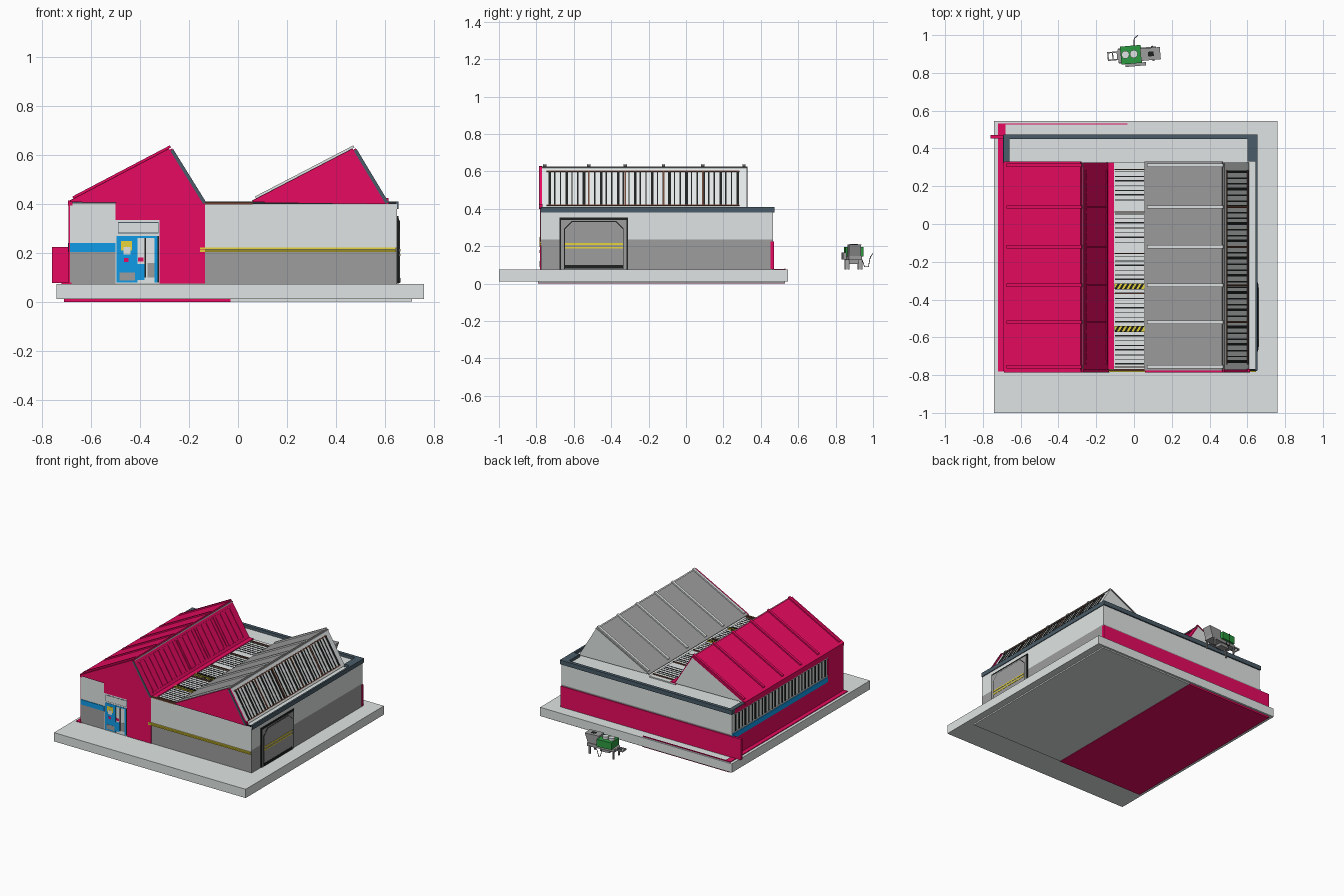
import bpy, bmesh, math
from mathutils import Matrix, Vector

if "Cube" in bpy.data.objects:
    bpy.data.objects.remove(bpy.data.objects["Cube"])


def material(name, hex_code):
    def linear(v):
        return v / 12.92 if v < 0.04 else ((v + 0.055) / 1.055) ** 2.4
    rgb = [linear(int(hex_code[i:i + 2], 16) / 255) for i in (0, 2, 4)]
    m = bpy.data.materials.new(name)
    m.use_nodes = True
    m.diffuse_color = (*rgb, 1)
    m.node_tree.nodes["Principled BSDF"].inputs["Base Color"].default_value = (*rgb, 1)
    return m


crimson = material("crimson", "e80a60")
light = material("light grey", "dfe4e3")
grey = material("mid grey", "9d9d9d")
slate = material("slate", "4a5c68")
black = material("near black", "1e2020")
blue = material("blue", "10a0ee")
yellow = material("yellow", "ead83a")
brown = material("brown", "704535")
green = material("green", "2c9a40")
white = material("white", "f0f4f4")


# One object made of prisms: each is an x-z profile swept from y0 to y1
def prisms(name, mat, items):
    bm = bmesh.new()
    for profile, y0, y1 in items:
        front = bm.faces.new([bm.verts.new((x, y0, z)) for x, z in profile])
        swept = bmesh.ops.extrude_face_region(bm, geom=[front])["geom"]
        verts = [v for v in swept if isinstance(v, bmesh.types.BMVert)]
        bmesh.ops.translate(bm, verts=verts, vec=(0, y1 - y0, 0))
    bmesh.ops.recalc_face_normals(bm, faces=bm.faces)
    mesh = bpy.data.meshes.new(name)
    bm.to_mesh(mesh)
    bm.free()
    mesh.materials.append(mat)
    obj = bpy.data.objects.new(name, mesh)
    bpy.context.collection.objects.link(obj)
    return obj


def block(x0, x1, y0, y1, z0, z1):
    return [(x0, z0), (x1, z0), (x1, z1), (x0, z1)], y0, y1


def box(name, mat, *size):
    return prisms(name, mat, [block(*size)])


# Sheet lying on the slope from a to b, raised by lift, between fractions s and e
def sheet(a, b, thick, y0, y1, lift=0, s=0, e=1):
    a, b = Vector(a), Vector(b)
    d = b - a
    n = Vector((-d.y, d.x)).normalized()
    p, q = a + d * s + n * lift, a + d * e + n * lift
    return [p, q, q + n * thick, p + n * thick], y0, y1


def steps(start, stop, count):
    return [start + (stop - start) * i / (count - 1) for i in range(count)]


# Slats of two alternating widths, as (start, end) pairs
def slats(start, stop, count, thin, wide):
    return [(y, y + (wide if i % 3 == 0 else thin))
            for i, y in enumerate(steps(start, stop, count))]


# Ground slab and the plates beneath and around it
box("ground_slab", light, -.74, .76, -1, .545, .012, .074)
box("under_plate_red", crimson, -.71, -.03, -.79, .53, 0, .013)
box("under_plate_grey", light, -.03, .71, -.79, .53, .003, .013)
box("side_kerb", crimson, -.72, -.68, -.78, .53, .07, .079)
box("back_kerb", crimson, -.72, -.035, .527, .533, .07, .08)

# Walls
W, E, F, B = -.685, .65, -.775, .465
box("lower_walls", grey, W, E, F, B, .07, .235)
box("upper_walls", light, W, E, F, B, .235, .39)
box("back_wall_red", crimson, -.76, E + .003, .453, B + .006, .078, .225)
box("side_wall_red_low", crimson, W - .006, W, F, B, .07, .205)
box("side_wall_red_top", crimson, W - .006, W, F, .44, .375, .405)
box("side_wall_red_end", crimson, W - .006, W, F, -.6, .205, .375)
box("side_blue_band", blue, W - .008, W, -.6, B, .205, .24)
prisms("side_window_slats", black,
       [block(W - .004, W, a, b, .25, .37) for a, b in slats(-.58, .42, 28, .007, .013)])
prisms("side_window_rails", light,
       [block(W - .006, W, -.6, .44, z, z + .006) for z in (.242, .37)])

# Front wall panels
box("front_blue_band", blue, W, -.5, F - .006, F, .205, .24)
box("front_red_panel", crimson, -.32, -.135, F - .006, F, .075, .405)
box("front_red_foot", crimson, -.15, -.143, F - .006, F, .075, .225)
box("front_red_lintel", crimson, -.5, -.32, F - .006, F, .335, .405)
prisms("front_yellow_stripes", yellow,
       [block(-.155, .645, F - .008, F, z, z + .008) for z in (.204, .2145)])
prisms("front_light_panels", light,
       [block(W, -.5, F - .002, F, .24, .405), block(-.135, E, F - .002, F, .222, .4)])

# Entrance with sign board, open leaf and glazed leaf
box("entrance_surround", light, -.5, -.315, F - .004, F, .075, .335)
box("sign_board_frame", slate, -.49, -.324, F - .005, F, .28, .326)
box("sign_board", light, -.487, -.327, F - .006, F, .283, .323)
box("door_leaf", blue, -.495, -.41, F - .006, F, .08, .27)
box("door_poster", yellow, -.477, -.432, F - .007, F, .21, .25)
box("door_poster_label", light, -.468, -.438, F - .008, F, .195, .225)
box("door_red_mark", crimson, -.465, -.447, F - .007, F, .163, .18)
box("door_kick_plate", grey, -.483, -.42, F - .007, F, .088, .12)
box("doorway", white, -.41, -.335, F - .005, F, .08, .268)
box("doorway_blue_low", blue, -.41, -.382, F - .006, F, .09, .155)
box("doorway_dark", black, -.381, -.375, F - .006, F, .1, .262)
box("doorway_red_mark", crimson, -.408, -.385, F - .006, F, .165, .182)
box("doorway_grey_low", grey, -.37, -.34, F - .006, F, .1, .16)
box("door_post", blue, -.34, -.328, F - .006, F, .08, .27)
box("door_post_edge", black, -.328, -.322, F - .006, F, .08, .27)
box("door_head", blue, -.41, -.328, F - .006, F, .262, .27)

# Garage door on the side, chamfered at the top
box("garage_frame", black, E, E + .006, -.675, -.31, .075, .352)
box("garage_surround", grey, E, E + .008, -.668, -.317, .075, .34)


def garage_panel(name, mat, depth, inset):
    panel = box(name, mat, E, E + depth, -.652 + inset, -.333 - inset, .078, .334 - inset)
    bm = bmesh.new()
    bm.from_mesh(panel.data)
    corners = [e for e in bm.edges if all(v.co.z > .3 for v in e.verts)
               and abs(e.verts[0].co.y - e.verts[1].co.y) < .01]
    bmesh.ops.bevel(bm, geom=corners, offset=.04, segments=1, affect='EDGES')
    bm.to_mesh(panel.data)
    bm.free()


garage_panel("garage_outline", black, .009, 0)
garage_panel("garage_shutter", grey, .011, .004)
prisms("garage_yellow_stripes", yellow,
       [block(E, E + .013, -.648, -.337, z, z + .009) for z in (.187, .207)])
box("garage_threshold", black, E, E + .013, -.65, -.335, .08, .098)

# Parapet
prisms("parapet", slate, [
    block(W - .005, E + .005, .45, .474, .38, .41),
    block(W - .005, -.66, .33, .45, .38, .41),
    block(.6, E + .005, .33, .45, .38, .41),
    block(.642, E + .005, F, .33, .38, .41)])
box("front_coping", black, .06, .645, F - .004, F + .008, .4, .406)
box("valley_coping", brown, -.14, .06, F - .004, F + .008, .398, .408)

# Sawtooth roofs
R0, R1 = -.778, .325
ribs = [-.755, -.52, -.325, -.12, .09, .31]


def sawtooth(name, eave, ridge, foot, roof_mat, rib_mat, steep_mat, slat_mat, rail_mat, count):
    prisms(name + "_gable", light, [([eave, ridge, foot], R0 + .005, R1)])
    face = [sheet(eave, ridge, .006, R0 - .007, R0 + .008),
            sheet(ridge, foot, .012, R0 - .007, R0 + .008),
            ([eave, ridge, foot], R0 - .007, R0 + .008)]
    prisms(name + "_front_gable", crimson, face)
    prisms(name + "_slope", roof_mat, [sheet(eave, ridge, .007, R0 + .002, R1 + .005)])
    prisms(name + "_ribs", rib_mat,
           [sheet(eave, ridge, .01, y - .009, y + .009, .006, .04, 1.02) for y in ribs])
    prisms(name + "_steep_side", steep_mat, [sheet(ridge, foot, .006, R0 + .008, R1)])
    prisms(name + "_slats", slat_mat,
           [sheet(ridge, foot, .003, a, b, .006, .12, .93)
            for a, b in slats(-.735, .27, count, .007, .014)])
    prisms(name + "_rails", rail_mat,
           [sheet(ridge, foot, .005, -.745, .285, .006, s, s + .025) for s in (.1, .92)]
           + [sheet(ridge, foot, .005, y - .004, y + .004, .006, .1, .94)
              for y in ribs[1:-1]])
    prisms(name + "_ridge_trim", grey, [sheet(ridge, foot, .01, R0 + .008, R1, 0, 0, .03)])
    prisms(name + "_edge_trim", slate, [sheet(ridge, foot, .014, R0 - .009, R0 - .005, 0, .02)])


sawtooth("red_roof", (W, .408), (-.279, .621), (-.142, .4),
         crimson, crimson, crimson, crimson, crimson, 20)
sawtooth("grey_roof", (.06, .408), (.47, .621), (.603, .4),
         grey, light, white, black, brown, 34)
box("red_roof_eave", crimson, W - .008, W + .01, R0, R1, .395, .415)
box("grey_roof_foot", crimson, .56, .615, R0 - .005, R0 + .01, .4, .425)

# Valley between the roofs, with louvres and hazard strips
box("valley_deck", white, -.142, .06, F, R1, .385, .398)
box("valley_red_gutter", crimson, -.145, -.105, F, R1, .39, .404)
prisms("valley_louvres", black,
       [block(-.1, .052, a, b, .39, .4) for a, b in slats(-.745, .275, 42, .004, .008)
        if not (.06 < a < .12 or -.17 < a < -.11)])
prisms("valley_frames", brown,
       [block(-.104, .055, y, y + .006, .39, .406) for y in (-.76, -.37, -.16, .06, .285)])
for i, y in enumerate((-.33, -.555)):
    box(f"hazard_strip_{i}", yellow, -.104, .055, y - .014, y + .014, .39, .407)
    marks = prisms(f"hazard_marks_{i}", black,
                   [block(x, x + .013, y - .014, y + .014, .39, .409)
                    for x in steps(-.095, .032, 6)])
    for v in marks.data.vertices:
        v.co.x += (v.co.y - y) * .6

# Machine standing behind the building
machine = [
    box("machine_body", green, -.07, .04, .85, .945, .145, .195),
    prisms("machine_hopper", grey, [([(.045, .14), (.115, .14), (.14, .21), (.035, .21)], .86, .925)]),
    box("machine_hopper_mouth", black, .075, .105, .88, .905, .2, .212),
    box("machine_bed", grey, -.085, .12, .86, .93, .125, .147),
    prisms("machine_table", grey,
           [block(-.14, -.08, y, y + .007, .135, .145) for y in (.875, .915)]
           + [block(x, x + .006, .875, .92, .135, .145) for x in (-.14, -.115, -.09)]),
    prisms("machine_legs", grey,
           [block(x, x + .01, y, y + .01, .075, .13)
            for x in (-.08, .095) for y in (.855, .925)]),
    box("machine_motor", grey, -.04, .03, .87, .92, .105, .126),
    box("machine_front_box", grey, -.05, .06, .835, .852, .13, .165)]
for x in (-.045, 0):
    bpy.ops.mesh.primitive_cylinder_add(vertices=16, radius=.021, depth=.02,
                                        location=(x, .9, .202))
    cap = bpy.context.object
    cap.name = "machine_cap"
    cap.data.materials.append(light)
    machine.append(cap)
pivot = Vector((0, .89, 0))
turn = Matrix.Translation(pivot) @ Matrix.Rotation(math.radians(5), 4, 'Z') @ Matrix.Translation(-pivot)
for part in machine:
    part.matrix_world = turn @ Matrix.Translation(part.location)

# Power cable
cable = bpy.data.curves.new("machine_cable", 'CURVE')
cable.dimensions = '3D'
cable.bevel_depth = .002
cable.materials.append(black)
path = cable.splines.new('POLY')
points = [(0, .94, .13), (0, .955, .09), (0, .975, .09), (.005, .985, .14), (.02, .998, .16)]
path.points.add(len(points) - 1)
for p, co in zip(path.points, points):
    p.co = (*co, 1)
bpy.context.collection.objects.link(bpy.data.objects.new("machine_cable", cable))
